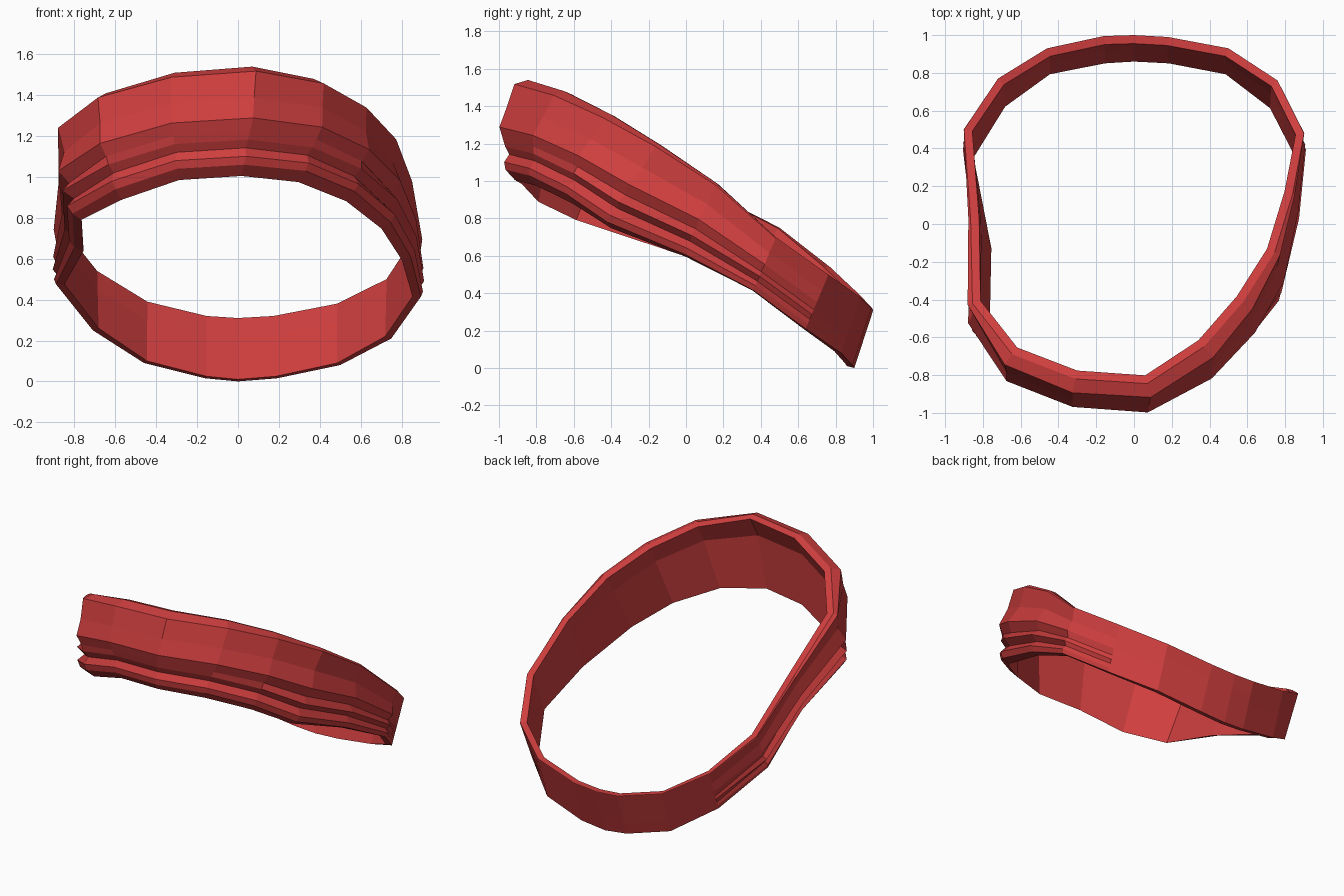
import bpy, bmesh
from mathutils import Vector

red = bpy.data.materials.new("band red")
red.diffuse_color = (0.62, 0.048, 0.048, 1)

# Stations round the loop, from front centre by the right side:
# upper rim (x, y, z), lower rim (x, y, z), strength of the moulded ridges
STATIONS = [
    (0.07, -0.845, 1.54, 0.03, -0.965, 1.06, 1.0),
    (0.37, -0.65, 1.48, 0.33, -0.84, 1.03, 1.0),
    (0.58, -0.41, 1.36, 0.57, -0.64, 0.93, 0.9),
    (0.745, -0.15, 1.20, 0.745, -0.42, 0.78, 0.65),
    (0.84, 0.16, 0.99, 0.845, -0.01, 0.61, 0.4),
    (0.90, 0.48, 0.70, 0.895, 0.36, 0.415, 0.15),
    (0.76, 0.76, 0.50, 0.75, 0.64, 0.21, 0),
    (0.50, 0.93, 0.38, 0.50, 0.83, 0.08, 0),
    (0.18, 0.99, 0.32, 0.19, 0.89, 0.015, 0),
    (0.0, 1.0, 0.31, 0.0, 0.90, 0.0, 0),
    (-0.16, 0.995, 0.32, -0.16, 0.89, 0.015, 0),
    (-0.46, 0.93, 0.39, -0.46, 0.83, 0.09, 0),
    (-0.72, 0.77, 0.54, -0.71, 0.65, 0.25, 0),
    (-0.90, 0.50, 0.75, -0.89, 0.36, 0.475, 0.15),
    (-0.865, 0.03, 0.99, -0.80, -0.13, 0.655, 0.4),
    (-0.855, -0.42, 1.255, -0.81, -0.60, 0.82, 0.6),
    (-0.645, -0.69, 1.41, -0.60, -0.83, 0.94, 0.95),
    (-0.31, -0.82, 1.51, -0.30, -0.93, 1.04, 1.0),
]
# Ridge profile: fraction down the outer wall, bulge at the front, extra on the sides
RIDGES = [(0.28, 0.03, -0.04), (0.5, 0.058, 0), (0.64, 0.032, -0.04),
          (0.73, 0.015, 0.03), (0.82, -0.012, -0.02), (0.91, 0.012, 0.02)]

bm = bmesh.new()
n = len(STATIONS)
rings = []
for i, s in enumerate(STATIONS):
    a, b = STATIONS[i - 1], STATIONS[(i + 1) % n]
    t = Vector((b[0] - a[0], b[1] - a[1], 0)).normalized()
    out = Vector((t.y, -t.x, 0))
    top, low, w = Vector(s[:3]), Vector(s[3:6]), s[6]
    side = w * (1 - w) * 3              # strongest half way round each side
    up = Vector((0, 0, 1))
    shoulder = top + out * 0.075 * w * w - up * (0.004 + 0.018 * w)
    pts = [top - out * 0.045 - up * 0.015 * w, top, shoulder]
    pts += [shoulder.lerp(low, f) + out * (d * w + e * side) for f, d, e in RIDGES]
    # lower edge, then the inner wall following the outer one
    pts += [low, low - out * (0.04 + 0.012 * w) - up * (0.065 * w - 0.01),
            shoulder.lerp(low, 0.3) - out * (0.043 + 0.01 * w)]
    rings.append([bm.verts.new(p) for p in pts])

# Skin the closed loop
for i in range(n):
    r, q = rings[i], rings[(i + 1) % n]
    for j in range(len(r)):
        k = (j + 1) % len(r)
        bm.faces.new((r[j], r[k], q[k], q[j]))
bmesh.ops.recalc_face_normals(bm, faces=bm.faces)
mesh = bpy.data.meshes.new("headband")
bm.to_mesh(mesh)
bm.free()
mesh.materials.append(red)
bpy.context.collection.objects.link(bpy.data.objects.new("headband", mesh))
